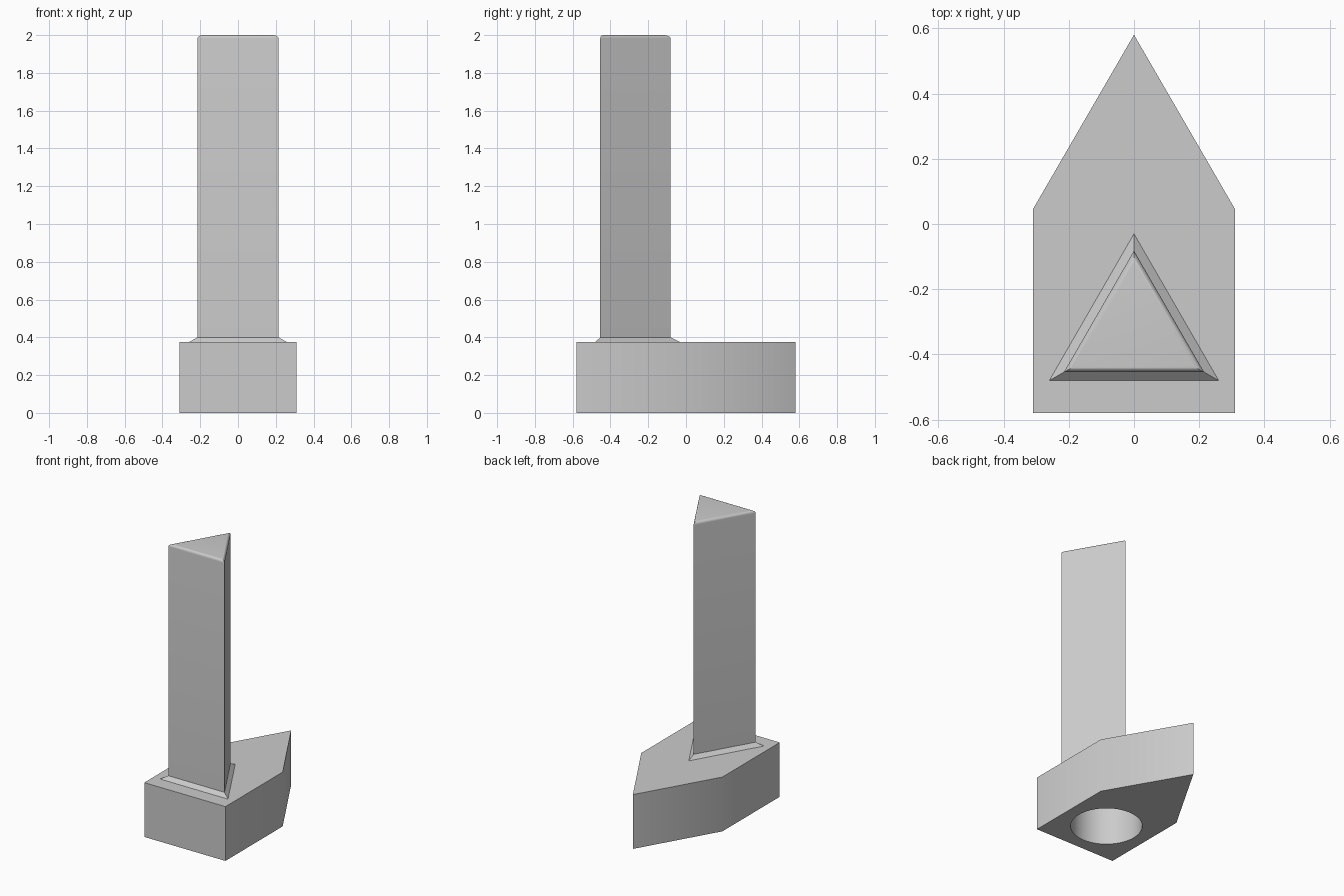
import bpy
import bmesh
from math import sin, cos, pi, radians

cube = bpy.data.objects.get("Cube")
if cube:
    bpy.data.objects.remove(cube, do_unlink=True)

grey = bpy.data.materials.new("plain grey")
grey.use_nodes = True
colour = (0.6, 0.6, 0.6, 1)
grey.diffuse_color = colour
grey.node_tree.nodes["Principled BSDF"].inputs["Base Color"].default_value = colour


def loft(name, rings, cap_bottom=True):
    """Join equal-sized rings of points into one skin, capped at the ends."""
    bm = bmesh.new()
    loops = [[bm.verts.new(p) for p in ring] for ring in rings]
    for low, high in zip(loops, loops[1:]):
        for i in range(len(low)):
            j = (i + 1) % len(low)
            bm.faces.new((low[i], low[j], high[j], high[i]))
    bm.faces.new(loops[-1])
    if cap_bottom:
        bm.faces.new(loops[0][::-1])
    mesh = bpy.data.meshes.new(name)
    bm.to_mesh(mesh)
    bm.free()
    mesh.materials.append(grey)
    obj = bpy.data.objects.new(name, mesh)
    bpy.context.collection.objects.link(obj)
    return obj


def activate(obj):
    bpy.ops.object.select_all(action="DESELECT")
    obj.select_set(True)
    bpy.context.view_layer.objects.active = obj


def ring(radius, z, y, sides):
    """Regular polygon with one corner pointing to the back."""
    return [(radius * cos(pi / 2 + 2 * pi * i / sides),
             y + radius * sin(pi / 2 + 2 * pi * i / sides), z) for i in range(sides)]


# Pointed base block
BASE_TOP = 0.375
outline = [(-0.31, -0.58), (0.31, -0.58), (0.31, 0.045), (0, 0.58), (-0.31, 0.045)]
base = loft("pointed_base", [[(x, y, z) for x, y in outline] for z in (0, BASE_TOP)])

# Round socket cut into the underside
cutter = loft("socket_cutter", [ring(0.225, z, -0.27, 64) for z in (-0.1, 0.31)])
cutter.hide_render = True
cut = base.modifiers.new("socket", "BOOLEAN")
cut.operation = "DIFFERENCE"
cut.solver = "EXACT"
cut.object = cutter
activate(base)
bpy.ops.object.modifier_apply(modifier="socket")
bpy.data.objects.remove(cutter, do_unlink=True)

# Triangular post with a flared foot and a rounded top rim
CENTRE, RADIUS, ROUND = -0.33, 0.248, 0.018
rings = [ring(0.3, BASE_TOP, CENTRE, 3), ring(RADIUS, 0.4, CENTRE, 3)]
for step in range(7):
    t = step / 6 * pi / 2
    rings.append(ring(RADIUS - 2 * ROUND * (1 - cos(t)), 2 - ROUND * (1 - sin(t)), CENTRE, 3))
post = loft("triangular_post", rings, cap_bottom=False)

for obj in (base, post):
    activate(obj)
    bpy.ops.object.shade_smooth_by_angle(angle=radians(35))
